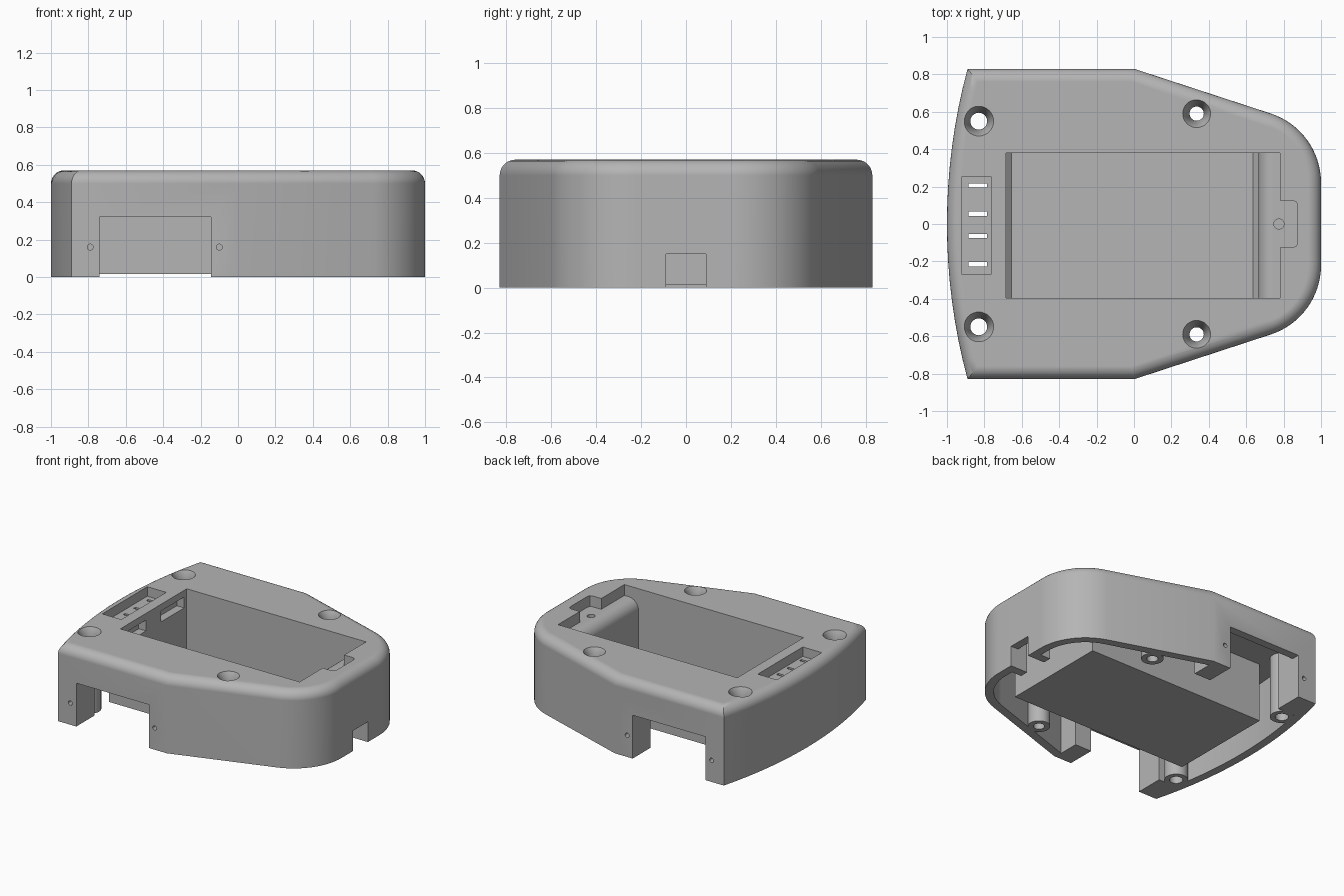
import bpy, bmesh, math
from mathutils import Matrix

if "Cube" in bpy.data.objects:
    bpy.data.objects.remove(bpy.data.objects["Cube"], do_unlink=True)

H = 0.57          # overall height
WALL = 0.06       # wall thickness
ROOF = 0.45       # underside of the roof
HALF_W = 0.83
MIRROR = (-1, 1)

grey = bpy.data.materials.new("plain grey plastic")
grey.diffuse_color = (0.46, 0.46, 0.46, 1)
grey.use_nodes = True
grey.node_tree.nodes["Principled BSDF"].inputs["Base Color"].default_value = (0.46, 0.46, 0.46, 1)


def make(name, bm):
    bmesh.ops.recalc_face_normals(bm, faces=bm.faces)
    me = bpy.data.meshes.new(name)
    bm.to_mesh(me)
    bm.free()
    ob = bpy.data.objects.new(name, me)
    me.materials.append(grey)
    bpy.context.collection.objects.link(ob)
    return ob


def extruded(points, vec):
    bm = bmesh.new()
    face = bm.faces.new([bm.verts.new(p) for p in points])
    new = bmesh.ops.extrude_face_region(bm, geom=[face])["geom"]
    verts = [g for g in new if isinstance(g, bmesh.types.BMVert)]
    bmesh.ops.translate(bm, verts=verts, vec=vec)
    return bm


def box(name, x0, x1, y0, y1, z0, z1):
    y0, y1 = min(y0, y1), max(y0, y1)
    pts = [(x0, y0, z0), (x1, y0, z0), (x1, y1, z0), (x0, y1, z0)]
    return make(name, extruded(pts, (0, 0, z1 - z0)))


def cylinder(name, x, y, z0, z1, r0, r1=None, along_y=False):
    bm = bmesh.new()
    bmesh.ops.create_cone(bm, cap_ends=True, segments=32, radius1=r0,
                          radius2=r0 if r1 is None else r1, depth=abs(z1 - z0))
    mid = (z0 + z1) / 2
    if along_y:     # y holds the height, z0..z1 the span along y
        mat = Matrix.Translation((x, mid, y)) @ Matrix.Rotation(math.pi / 2, 4, 'X')
    else:
        mat = Matrix.Translation((x, y, mid))
    bmesh.ops.transform(bm, matrix=mat, verts=bm.verts)
    return make(name, bm)


def cut(target, tool, keep=False):
    mod = target.modifiers.new("cut", 'BOOLEAN')
    mod.operation = 'DIFFERENCE'
    mod.solver = 'EXACT'
    mod.object = tool
    bpy.context.view_layer.objects.active = target
    bpy.ops.object.modifier_apply(modifier=mod.name)
    if not keep:
        bpy.data.objects.remove(tool, do_unlink=True)


def outline(inset, z):
    """Plan outline: bowed end, straight sides, tapered flanks, rounded nose."""
    r, cx, cy, tilt = 0.39, 0.61, 0.22, math.radians(18)
    half = [(1 - inset, 0)]
    for i in range(17):
        a = (math.pi / 2 - tilt) * i / 16
        half.append((cx + (r - inset) * math.cos(a), cy + (r - inset) * math.sin(a)))
    half.append((-inset * math.tan(tilt / 2), HALF_W - inset))
    R = (HALF_W ** 2 + 0.11 ** 2) / 0.22
    end = math.asin((HALF_W - inset) / (R - inset))
    for i in range(9):
        a = end * (1 - i / 8)
        half.append((R - 1 - (R - inset) * math.cos(a), (R - inset) * math.sin(a)))
    pts = half + [(x, -y) for x, y in half[-2:0:-1]]
    return [(x, y, z) for x, y in pts]


# Solid body with rounded top edge
bm = extruded(outline(0, 0), (0, 0, H))
rim = [e for e in bm.edges if all(v.co.z > H - 0.001 for v in e.verts)]
bmesh.ops.bevel(bm, geom=rim, offset=0.07, segments=7, profile=0.5, affect='EDGES')
body = make("enclosure_shell", bm)

# Inner cavity, leaving the tray, bosses and ribs standing
cavity = make("cavity", extruded(outline(WALL, -0.05), (0, 0, ROOF + 0.05)))
cut(cavity, box("tray", -0.765, 0.695, -0.412, 0.397, 0.015, 0.7))
BOSSES = ((-0.83, 0.55, 0.08, 0.045), (0.335, 0.59, 0.075, 0.038))
for s in MIRROR:
    for x, y, r, hole in BOSSES:
        cut(cavity, cylinder("boss", x, s * y, -0.1, 0.7, r))
    for x0, x1 in ((-1.1, -0.74), (-0.145, -0.01)):
        cut(cavity, box("rib", x0, x1, s * 0.62, s * 0.95, -0.1, 0.7))
    cut(cavity, box("nose_post", 0.86, 1.1, s * 0.088, s * 0.15, -0.1, 0.7))
cut(body, cavity)

# Tray pocket with chamfered floor and a rounded lip leading to a shelf
SHELF = 0.49
profile = [(-0.685, 0.7), (-0.685, 0.07), (-0.655, 0.04), (0.635, 0.04), (0.665, 0.07)]
for i in range(9):
    a = math.pi - math.pi / 2 * i / 8
    profile.append((0.745 + 0.08 * math.cos(a), SHELF - 0.08 + 0.08 * math.sin(a)))
profile += [(0.78, SHELF), (0.78, 0.7)]
cut(body, make("pocket", extruded([(x, -0.395, z) for x, z in profile], (0, 0.775, 0))))

# Latch tab recess and its blind hole
tab = [(0.77, -0.125), (0.85, -0.125), (0.868, -0.118), (0.875, -0.1)]
tab += [(x, -y) for x, y in reversed(tab)]
cut(body, make("tab", extruded([(x, y, SHELF) for x, y in tab], (0, 0, 0.2))))
cut(body, cylinder("latch_hole", 0.775, 0, 0.46, 0.6, 0.027))

# Contact recess, its slots, and the windows into the pocket
cut(body, box("contact_recess", -0.92, -0.765, -0.27, 0.255, 0.5, 0.7))
for y in (0.205, 0.055, -0.065, -0.215):
    cut(body, box("slot", -0.885, -0.785, y - 0.011, y + 0.011, 0.3, 0.6))
for y in (-0.23, 0.215):
    cut(body, box("window", -0.745, -0.66, y - 0.135, y + 0.135, 0.44, 0.52))

for s in MIRROR:
    # Countersunk screw holes
    for x, y, r, hole in BOSSES:
        cut(body, cylinder("screw_hole", x, s * y, -0.1, 0.7, hole))
        cut(body, cylinder("countersink", x, s * y, H - 0.07, H + 0.001, hole, r))
    # Side openings with small fixing holes
    cut(body, box("side_opening", -0.74, -0.145, s * 0.5, s * 0.95, -0.1, 0.32))
    for x in (-0.79, -0.1):
        cut(body, cylinder("pin_hole", x, 0.16, s * 0.7, s * 0.95, 0.016, along_y=True))

# Opening in the nose
cut(body, box("nose_opening", 0.8, 1.1, -0.088, 0.088, -0.1, 0.15))

# Shading
bpy.ops.object.select_all(action='DESELECT')
body.select_set(True)
bpy.context.view_layer.objects.active = body
bpy.ops.object.shade_smooth_by_angle(angle=math.radians(30))
weighted = body.modifiers.new("weighted_normals", 'WEIGHTED_NORMAL')
weighted.keep_sharp = True
